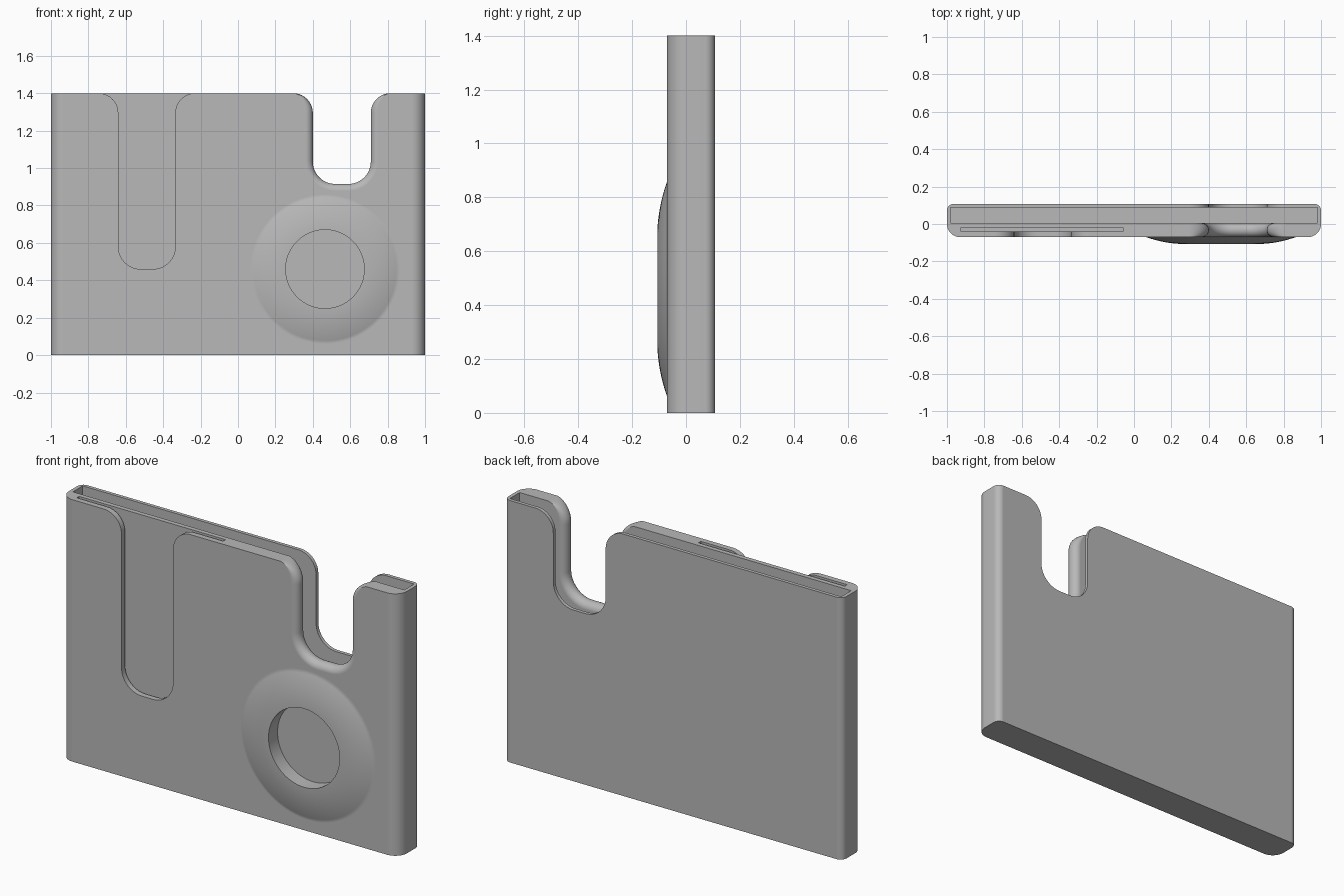
import bpy, bmesh, math

if "Cube" in bpy.data.objects:
    bpy.data.objects.remove(bpy.data.objects["Cube"])

TOP = 1.4
grey = bpy.data.materials.new("plain_grey")
grey.diffuse_color = (0.48, 0.48, 0.48, 1)
grey.use_nodes = True
grey.node_tree.nodes["Principled BSDF"].inputs["Base Color"].default_value = grey.diffuse_color


def loft(name, loops):
    """Solid skinned through matching closed loops, capped at both ends."""
    bm = bmesh.new()
    rows = [[bm.verts.new(p) for p in loop] for loop in loops]
    n = len(rows[0])
    for a, b in zip(rows, rows[1:]):
        for i in range(n):
            j = (i + 1) % n
            bm.faces.new((a[i], a[j], b[j], b[i]))
    bm.faces.new(rows[0])
    bm.faces.new(rows[-1])
    bmesh.ops.recalc_face_normals(bm, faces=bm.faces)
    me = bpy.data.meshes.new(name)
    bm.to_mesh(me)
    bm.free()
    ob = bpy.data.objects.new(name, me)
    bpy.context.collection.objects.link(ob)
    me.materials.append(grey)
    return ob


def box(name, x0, x1, y0, y1, z0, z1):
    rect = [(x0, y0), (x1, y0), (x1, y1), (x0, y1)]
    return loft(name, [[(x, y, z) for x, y in rect] for z in (z0, z1)])


def arc(cx, cy, rx, ry, a0, a1, n=14):
    angles = [math.radians(a0 + (a1 - a0) * i / n) for i in range(n + 1)]
    return [(cx + rx * math.cos(a), cy + ry * math.sin(a)) for a in angles]


def thumb_loop(cx, w, floor, y, d=0.0, r=0.12, flare=0.105):
    """U-shaped notch outline, widened by d, flaring out at the top edge."""
    half = arc(w - r, floor + r, r + d, r + d, -90, 0)
    half += arc(w + flare, TOP - flare, flare - d, flare, 180, 90)
    half.append((w + flare, TOP + 0.1))
    pts = half + [(-x, z) for x, z in reversed(half)]
    return [(cx + x, y, z) for x, z in pts]


def circle(r, y, n=96):
    return [(x, y, z) for x, z in arc(0.465, 0.46, r, r, 0, 360, n)[:-1]]


def combine(target, other, op):
    mod = target.modifiers.new("combine", 'BOOLEAN')
    mod.operation, mod.object, mod.solver = op, other, 'EXACT'
    bpy.context.view_layer.objects.active = target
    bpy.ops.object.modifier_apply(modifier=mod.name)
    bpy.data.objects.remove(other)


# body: wide rounding at the front corners, small at the back
F, B = -0.07, 0.107
outline = (arc(-0.93, F + 0.07, 0.07, 0.07, 180, 270) + arc(0.93, F + 0.07, 0.07, 0.07, 270, 360)
           + arc(0.965, B - 0.035, 0.035, 0.035, 0, 90, 6) + arc(-0.965, B - 0.035, 0.035, 0.035, 90, 180, 6))
body = loft("card_holder", [[(x, y, z) for x, y in outline] for z in (0, TOP)])

# shallow domed ring on the front with a round recess
dome = [circle(0.40, -0.05)]
for i in range(13):
    t = 1 - i / 12
    dome.append(circle(0.19 + 0.21 * t, -0.107 + 0.037 * t * t))
combine(body, loft("dome", dome), 'UNION')
combine(body, loft("dome_recess", [circle(0.21, -0.2), circle(0.21, -0.03)]), 'DIFFERENCE')

# large card pocket and thin front slot, both open at the top
combine(body, box("pocket", -0.98, 0.98, 0.005, 0.088, 0.02, 1.6), 'DIFFERENCE')
combine(body, box("slot", -0.925, -0.06, -0.04, -0.02, 0.08, 1.6), 'DIFFERENCE')

# left thumb cut, through the front skin into the slot
combine(body, loft("thumb_cut", [thumb_loop(-0.4875, 0.1525, 0.46, y) for y in (-0.2, -0.03)]), 'DIFFERENCE')

# right notch through everything, with the front wall's rim rounded
R = 0.0375
sections = [(-0.2, R)]
for i in range(17):
    a = math.pi * i / 16
    sections.append((F + R - R * math.cos(a), R * (1 - math.sin(a))))
sections += [(0.03, R), (0.05, 0.0), (0.2, 0.0)]
combine(body, loft("notch", [thumb_loop(0.555, 0.155, 0.915, y, d) for y, d in sections]), 'DIFFERENCE')

# smooth shading with crisp edges
bpy.ops.object.select_all(action='DESELECT')
body.select_set(True)
bpy.context.view_layer.objects.active = body
bpy.ops.object.shade_smooth_by_angle(angle=math.radians(30))
normals = body.modifiers.new("flat_normals", 'WEIGHTED_NORMAL')
normals.keep_sharp = True
